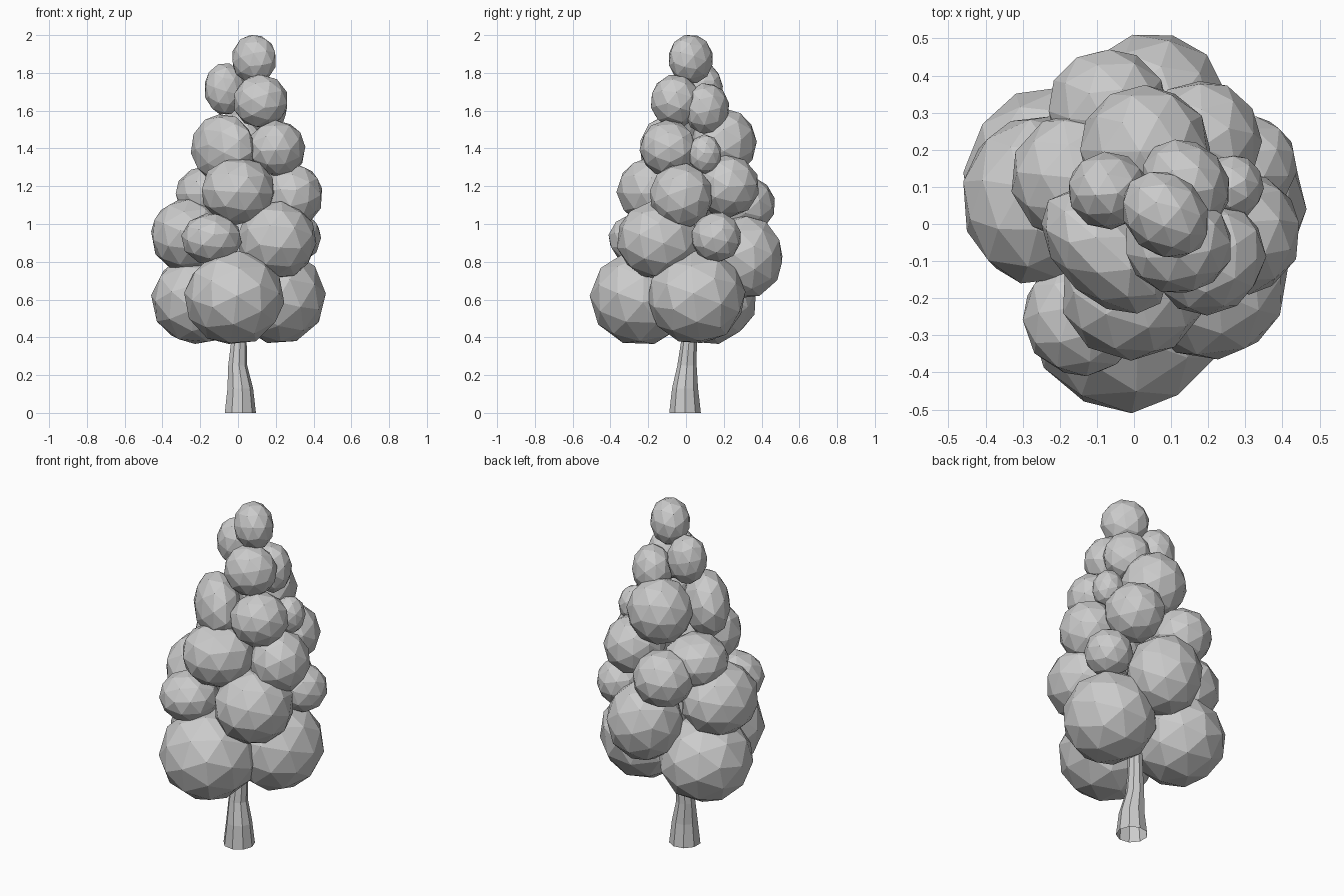
import bpy, bmesh, math, random
from mathutils import Euler, Matrix, Vector

random.seed(7)


def finish(bm, name):
    bmesh.ops.recalc_face_normals(bm, faces=bm.faces)
    mesh = bpy.data.meshes.new(name)
    bm.to_mesh(mesh)
    bm.free()
    obj = bpy.data.objects.new(name, mesh)
    bpy.context.collection.objects.link(obj)
    return obj


def clump(name, centre, radii, yaw=0):
    """Faceted leaf ball, randomly turned, fitted to its radii, then yawed."""
    bm = bmesh.new()
    bmesh.ops.create_icosphere(bm, subdivisions=2, radius=1)
    turn = Euler([random.uniform(0, math.tau) for _ in range(3)]).to_matrix()
    for v in bm.verts:
        v.co = turn @ v.co
    for i in range(3):
        reach = max(v.co[i] for v in bm.verts)
        for v in bm.verts:
            v.co[i] *= radii[i] / reach
    spin = Matrix.Rotation(math.radians(yaw), 3, 'Z')
    for v in bm.verts:
        v.co = spin @ v.co + Vector(centre)
    return finish(bm, name)


# Leaf clumps: centre, radii, optional yaw, grouped by height
tiers = {
    "bottom_leaf": [
        ((-0.02, -0.24, 0.61), (0.265, 0.27, 0.245)),
        ((-0.21, 0.115, 0.60), (0.25, 0.255, 0.235)),
        ((0.215, 0.055, 0.615), (0.25, 0.26, 0.245)),
        ((0.05, 0.31, 0.825), (0.20, 0.20, 0.215)),
    ],
    "lower_leaf": [
        ((-0.265, 0.065, 0.94), (0.195, 0.225, 0.195)),
        ((0.205, -0.145, 0.915), (0.21, 0.22, 0.205)),
        ((-0.14, -0.25, 0.92), (0.16, 0.16, 0.135)),
        ((0.31, 0.16, 0.93), (0.13, 0.13, 0.13)),
    ],
    "middle_leaf": [
        ((0.00, -0.18, 1.175), (0.20, 0.18, 0.18), 20),
        ((0.29, -0.025, 1.15), (0.155, 0.165, 0.17)),
        ((-0.155, 0.125, 1.16), (0.175, 0.175, 0.15)),
        ((0.18, 0.22, 1.20), (0.165, 0.165, 0.165)),
        ((-0.07, 0.31, 1.10), (0.16, 0.16, 0.155)),
    ],
    "upper_leaf": [
        ((-0.08, -0.075, 1.40), (0.205, 0.125, 0.18), -45),
        ((0.205, -0.095, 1.40), (0.155, 0.14, 0.15), 45),
        ((0.265, 0.10, 1.37), (0.085, 0.085, 0.105)),
        ((0.03, 0.20, 1.43), (0.175, 0.175, 0.185)),
    ],
    "top_leaf": [
        ((0.12, -0.055, 1.65), (0.14, 0.13, 0.14)),
        ((-0.07, 0.09, 1.715), (0.105, 0.105, 0.135)),
        ((0.14, 0.11, 1.61), (0.13, 0.11, 0.135), -45),
        ((0.085, 0.025, 1.873), (0.13, 0.108, 0.127), -45),
    ],
}
for tier, clumps in tiers.items():
    for i, spec in enumerate(clumps, 1):
        clump(f"{tier}_{i}", *spec)

# Trunk: slightly crooked tapering tube (x, y, z, radius), open underneath
SIDES = 9
path = [(0.01, -0.005, 0.0, 0.085), (0.01, -0.005, 0.13, 0.07),
        (-0.003, 0.005, 0.25, 0.052), (0.003, 0.015, 0.37, 0.043),
        (0.01, 0.02, 0.65, 0.035)]
bm = bmesh.new()
rings = []
for x, y, z, r in path:
    angles = [math.tau * k / SIDES for k in range(SIDES)]
    rings.append([bm.verts.new((x + r * math.cos(a), y + r * math.sin(a), z))
                  for a in angles])
for low, high in zip(rings, rings[1:]):
    for k in range(SIDES):
        n = (k + 1) % SIDES
        bm.faces.new((low[k], low[n], high[n], high[k]))
bm.faces.new(rings[-1])
finish(bm, "trunk")
